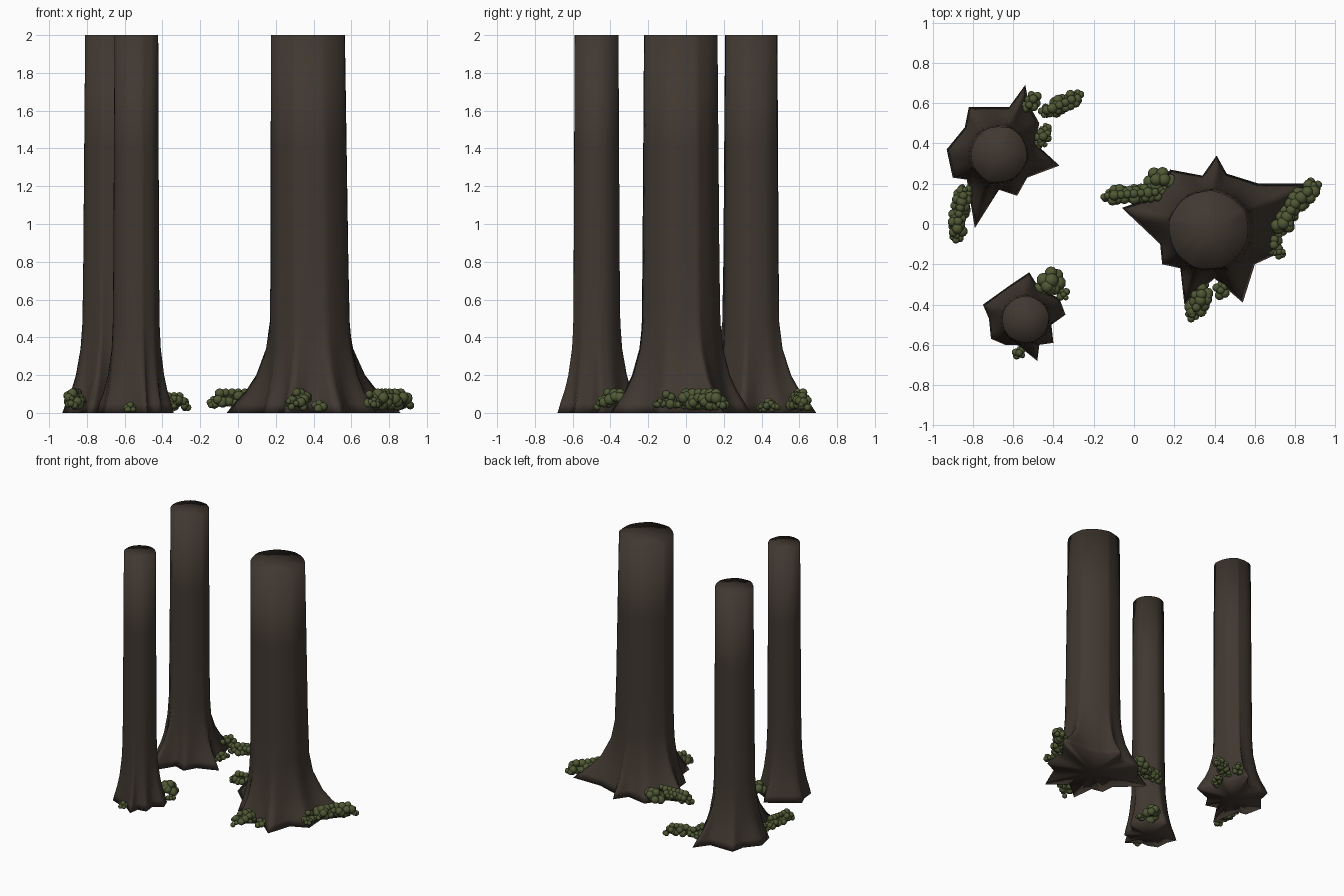
import bpy, bmesh, math, random
from mathutils import Vector, Matrix

random.seed(4)
if "Cube" in bpy.data.objects:
    bpy.data.objects.remove(bpy.data.objects["Cube"])


def material(name, colour):
    mat = bpy.data.materials.new(name)
    mat.use_nodes = True
    mat.diffuse_color = colour
    bsdf = mat.node_tree.nodes["Principled BSDF"]
    bsdf.inputs["Base Color"].default_value = colour
    bsdf.inputs["Roughness"].default_value = 0.9
    return mat


BARK = material("dark bark", (0.052, 0.039, 0.030, 1))
MOSS = material("moss green", (0.078, 0.098, 0.035, 1))


def finish(name, bm, mat):
    bmesh.ops.recalc_face_normals(bm, faces=bm.faces)
    mesh = bpy.data.meshes.new(name)
    bm.to_mesh(mesh)
    bm.free()
    mesh.materials.append(mat)
    for poly in mesh.polygons:
        poly.use_smooth = True
    obj = bpy.data.objects.new(name, mesh)
    bpy.context.collection.objects.link(obj)
    return obj


# Height and how much of the root outline remains there
FLARE = [(0, 1), (.05, .84), (.12, .58), (.2, .37), (.34, .16), (.48, .08),
         (.8, .06), (1.4, .05), (2, .04)]


def trunk(name, centre, radius, outline, lean):
    """Loft from a star-shaped root outline (hundredths) to a round top."""
    c = Vector(centre)
    tips = [Vector(p) / 100 - c for p in outline]
    steps = 3
    foot = [a.lerp(b, i / steps)
            for a, b in zip(tips, tips[1:] + tips[:1]) for i in range(steps)]
    bm = bmesh.new()
    rings = []
    for z, keep in FLARE:
        taper = radius * (1.06 - 0.03 * z)
        shift = lean * z / 2
        ring = []
        for p in foot:
            r = taper + (p.length - taper) * keep
            q = c + p.normalized() * r
            ring.append(bm.verts.new((q.x + shift, q.y, z)))
        rings.append(ring)
    n = len(foot)
    for low, high in zip(rings, rings[1:]):
        for i in range(n):
            j = (i + 1) % n
            bm.faces.new((low[i], low[j], high[j], high[i]))
    # Fan caps at the foot and the cut top
    for ring, z, shift in ((rings[0], 0, 0), (rings[-1], 2, lean)):
        hub = bm.verts.new((c.x + shift, c.y, z))
        for i in range(n):
            bm.faces.new((ring[i], ring[(i + 1) % n], hub))
    return finish(name, bm, BARK)


def moss(name, path, size, height):
    """Lumpy clump of small rounded mounds strung along a path."""
    bm = bmesh.new()
    points = [Vector(p) / 100 for p in path]
    spots = [points[0]]
    for a, b in zip(points, points[1:]):
        count = max(1, round((b - a).length / (size * 0.7)))
        spots += [a.lerp(b, (i + 1) / count) for i in range(count)]
    for k, spot in enumerate(spots):
        edge = len(spots) > 2 and k in (0, len(spots) - 1)
        scale = 0.7 if edge else 1
        for i in range(6):
            turn = i * math.tau / 5 + random.random()
            away = 0 if i == 5 else size * 0.55 * scale
            r = size * scale * random.uniform(0.4, 0.56)
            top = height * scale * (1 if i == 5 else random.uniform(.55, .9))
            at = Vector((spot.x + away * math.cos(turn),
                         spot.y + away * math.sin(turn), max(top - r, r * 0.4)))
            bmesh.ops.create_icosphere(bm, subdivisions=2, radius=r,
                                       matrix=Matrix.Translation(at))
    for v in bm.verts:
        v.co.z = max(v.co.z, 0.005)
    return finish(name, bm, MOSS)


# Trunks
trunk("large_trunk", (.385, -.03), .19,
      [(41, 34), (46, 25), (62, 20), (86, 20), (72, 2), (73, -14), (60, -20),
       (54, -39), (40, -27), (25, -40), (23, -22), (14, -20), (13, -10),
       (-6, 8), (8, 13), (18, 27), (34, 24)], -.015)
trunk("back_trunk", (-.675, .345), .135,
      [(-54, 69), (-62, 58), (-82, 58), (-84, 48), (-93, 37), (-90, 23),
       (-83, 22), (-79, -2), (-67, 17), (-58, 14), (-53, 23), (-37, 29),
       (-49, 40), (-47, 50), (-52, 59)], .005)
trunk("small_trunk", (-.54, -.475), .113,
      [(-52, -24), (-61, -30), (-75, -40), (-72, -47), (-71, -57),
       (-64, -60), (-58, -60), (-48, -68), (-47, -60), (-40, -59),
       (-41, -50), (-34, -45), (-37, -37), (-47, -32)], .002)

# Moss clumps around each foot
CLUMPS = {
    "large_left_moss": ([(-13, 14), (0, 15), (14, 16)], .05, .13),
    "large_back_moss": ([(11, 22), (15, 22)], .06, .12),
    "large_right_moss": ([(89, 19), (80, 10), (72, -3)], .06, .13),
    "large_right_low_moss": ([(67, -7), (72, -14)], .05, .12),
    "large_front_moss": ([(34, -32), (33, -38), (29, -45)], .055, .13),
    "large_front_low_moss": ([(43, -33)], .045, .07),
    "back_outer_moss": ([(-44, 56), (-37, 59), (-28, 63)], .05, .11),
    "back_inner_moss": ([(-52, 59), (-50, 62)], .045, .13),
    "back_side_moss": ([(-44, 47), (-46, 40)], .045, .08),
    "back_front_moss": ([(-84, 17), (-87, 5), (-88, -6)], .05, .13),
    "small_back_moss": ([(-43, -31), (-41, -28)], .07, .13),
    "small_side_moss": ([(-35, -35)], .035, .06),
    "small_front_moss": ([(-57, -64)], .035, .06),
}
for name, (path, size, height) in CLUMPS.items():
    moss(name, path, size, height)
